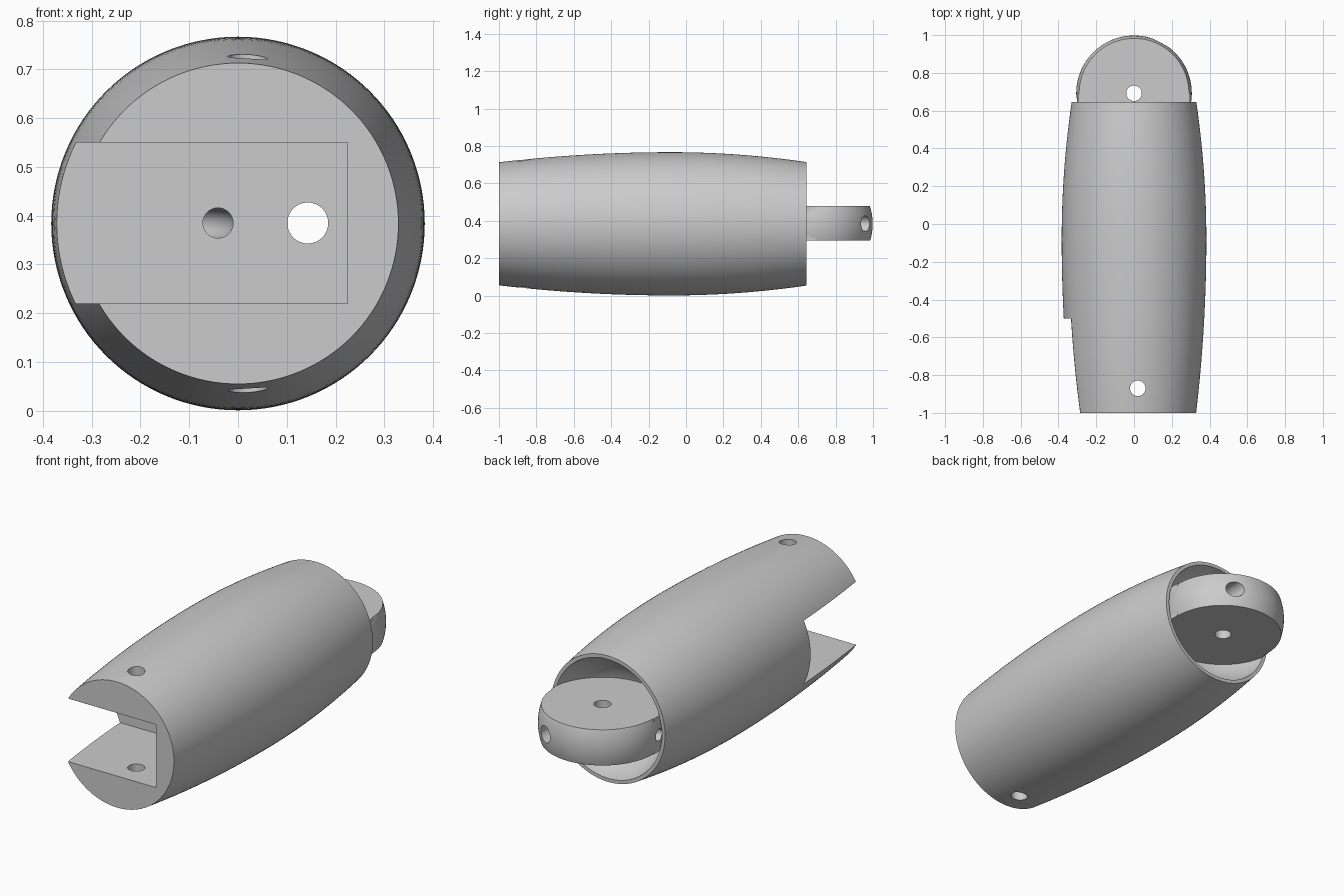
import bpy, bmesh, math
from mathutils import Matrix, Vector

if "Cube" in bpy.data.objects:
    bpy.data.objects.remove(bpy.data.objects["Cube"])

ZC = 0.384          # height of the long axis
JOINT_Y = 0.692     # centre of the rounded hinge

grey = bpy.data.materials.new("plain grey")
grey.diffuse_color = (0.6, 0.6, 0.6, 1)
grey.use_nodes = True
grey.node_tree.nodes["Principled BSDF"].inputs["Base Color"].default_value = grey.diffuse_color


def make(name, bm):
    bmesh.ops.recalc_face_normals(bm, faces=bm.faces)
    me = bpy.data.meshes.new(name)
    bm.to_mesh(me)
    bm.free()
    me.materials.append(grey)
    ob = bpy.data.objects.new(name, me)
    bpy.context.collection.objects.link(ob)
    return ob


def box(name, x0, x1, y0, y1, z0, z1):
    bm = bmesh.new()
    bmesh.ops.create_cube(bm, size=1, matrix=Matrix.Translation(
        ((x0 + x1) / 2, (y0 + y1) / 2, (z0 + z1) / 2)) @ Matrix.Diagonal((x1 - x0, y1 - y0, z1 - z0, 1)))
    return make(name, bm)


def ball(name, r):
    bm = bmesh.new()
    bmesh.ops.create_uvsphere(bm, u_segments=96, v_segments=64, radius=r,
                              matrix=Matrix.Translation((0, JOINT_Y, ZC)))
    return make(name, bm)


def tube(name, path, radii, sides):
    """Closed round solid swept along a path of points."""
    bm = bmesh.new()
    rings = []
    for i, p in enumerate(path):
        d = (path[min(i + 1, len(path) - 1)] - path[max(i - 1, 0)]).normalized()
        u = d.orthogonal().normalized() if abs(d.z) > 0.9 else Vector((0, 0, 1))
        v = d.cross(u)
        rings.append([bm.verts.new(p + radii[i] * (u * math.cos(a) + v * math.sin(a)))
                      for a in (2 * math.pi * k / sides for k in range(sides))])
    for a, b in zip(rings, rings[1:]):
        for k in range(sides):
            n = (k + 1) % sides
            bm.faces.new((a[k], a[n], b[n], b[k]))
    bm.faces.new(rings[0])
    bm.faces.new(rings[-1])
    return make(name, bm)


def combine(ob, other, operation):
    """Apply a boolean and remove the helper."""
    mod = ob.modifiers.new("cut", 'BOOLEAN')
    mod.object, mod.operation, mod.solver = other, operation, 'EXACT'
    deps = bpy.context.evaluated_depsgraph_get()
    me = bpy.data.meshes.new_from_object(ob.evaluated_get(deps))
    ob.modifiers.clear()
    ob.data = me
    bpy.data.objects.remove(other)


# Bulged barrel, fattest slightly in front of the middle
def barrel_radius(y):
    d = y + 0.08
    return 0.383 - (0.054 * (d / 0.92) ** 2 if d < 0 else 0.053 * (d / 0.725) ** 2)


ys = [-1 + 1.645 * i / 32 for i in range(33)]
body = tube("finger_segment", [Vector((0, y, ZC)) for y in ys],
            [barrel_radius(y) for y in ys], 128)

# Side-open slot at the front and round socket at the back
combine(body, box("slot_cutter", -0.6, 0.225, -1.2, -0.5, 0.22, 0.55), 'DIFFERENCE')
combine(body, ball("socket_cutter", 0.315), 'DIFFERENCE')

# Rounded hinge tab with a straight root inside the socket
tab = ball("hinge_tab", 0.306)
combine(tab, box("tab_root", -0.296, 0.296, 0.35, JOINT_Y, 0.2, 0.57), 'UNION')
combine(tab, box("tab_slab", -0.5, 0.5, 0.36, 1.2, 0.294, 0.48), 'INTERSECT')
# Trim the root so it stays inside the barrel wall
combine(tab, tube("tab_trim", [Vector((0, y, ZC)) for y in (0.36, 1.2)], [0.32, 0.32], 128), 'INTERSECT')
combine(body, tab, 'UNION')

# Pin holes through the front fork and the tab
for x, y, r in ((0.02, -0.87, 0.041), (0, JOINT_Y, 0.041)):
    combine(body, tube("pin_cutter", [Vector((x, y, -0.2)), Vector((x, y, 1))], [r, r], 48), 'DIFFERENCE')

# Straight cord hole along the whole length
combine(body, tube("cord_cutter", [Vector((0.143, y, 0.385)) for y in (-0.6, 1.2)], [0.042] * 2, 48), 'DIFFERENCE')

# Curved cord hole leaving through the left side of the tab
bend = [Vector((-0.041, -0.6, 0.385))]
bend += [Vector((-0.301 + 0.26 * math.cos(a), 0.395 + 0.26 * math.sin(a), 0.385))
         for a in (math.pi / 2 * i / 16 for i in range(17))]
bend.append(Vector((-0.312, 0.655, 0.385)))
combine(body, tube("bend_cutter", bend, [0.031] * len(bend), 40), 'DIFFERENCE')

# Smooth curves with crisp edges
bpy.ops.object.select_all(action='DESELECT')
body.select_set(True)
bpy.context.view_layer.objects.active = body
bpy.ops.object.shade_smooth_by_angle(angle=math.radians(30))
